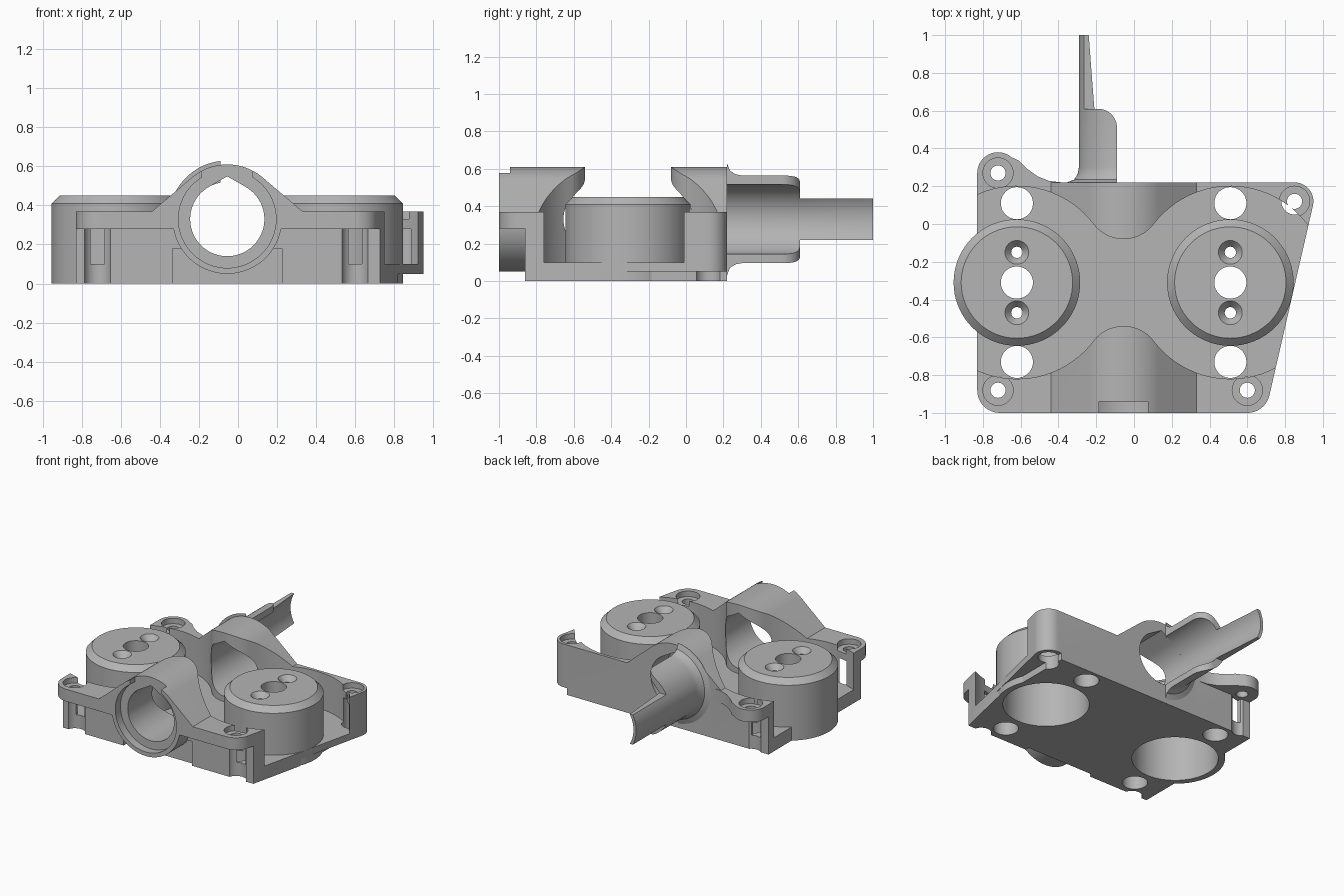
import bpy, bmesh, math

cube = bpy.data.objects.get("Cube")
if cube:
    bpy.data.objects.remove(cube, do_unlink=True)

GREY = (0.46, 0.46, 0.46, 1)
mat = bpy.data.materials.new("plain grey")
mat.use_nodes = True
mat.diffuse_color = GREY
mat.node_tree.nodes["Principled BSDF"].inputs["Base Color"].default_value = GREY

CX, CZ = -0.055, 0.33            # axis of the main bore
DY, SPREAD = -0.31, 0.565        # drum row and half spacing
DRUMS = [CX - SPREAD, CX + SPREAD]


def arc(cx, cy, r, a0, a1, n=24):
    angles = [math.radians(a0 + (a1 - a0) * i / n) for i in range(n + 1)]
    return [(cx + r * math.cos(a), cy + r * math.sin(a)) for a in angles]


def finish(name, bm):
    bmesh.ops.remove_doubles(bm, verts=bm.verts, dist=0.0005)
    bmesh.ops.recalc_face_normals(bm, faces=bm.faces)
    mesh = bpy.data.meshes.new(name)
    bm.to_mesh(mesh)
    bm.free()
    mesh.materials.append(mat)
    ob = bpy.data.objects.new(name, mesh)
    bpy.context.collection.objects.link(ob)
    return ob


def prism(name, pts, lo, hi, axis="z"):
    """Extrude an outline: (x, y) along z, or (x, z) along y."""
    place = (lambda p, h: (p[0], p[1], h)) if axis == "z" else (lambda p, h: (p[0], h, p[1]))
    bm = bmesh.new()
    clean = [p for i, p in enumerate(pts) if math.dist(p, pts[i - 1]) > 0.001]
    low = [bm.verts.new(place(p, lo)) for p in clean]
    high = [bm.verts.new(place(p, hi)) for p in clean]
    bm.faces.new(low)
    bm.faces.new(high)
    for i in range(len(clean)):
        bm.faces.new((low[i - 1], low[i], high[i], high[i - 1]))
    return finish(name, bm)


def box(x0, x1, y0, y1, z0, z1):
    return prism("box", [(x0, y0), (x1, y0), (x1, y1), (x0, y1)], z0, z1)


def disc(cx, cy, r, lo, hi, axis="z", n=48):
    return prism("disc", arc(cx, cy, r, 0, 360, n)[:-1], lo, hi, axis)


def lathe(name, profile, centre, axis="z", n=72):
    """Turn a closed (radius, height) profile into a ring."""
    bm = bmesh.new()
    rings = []
    for i in range(n):
        a = 2 * math.pi * i / n
        ring = []
        for r, h in profile:
            u, v = centre[0] + r * math.cos(a), centre[1] + r * math.sin(a)
            ring.append(bm.verts.new((u, v, h) if axis == "z" else (u, h, v)))
        rings.append(ring)
    for i in range(n):
        a, b = rings[i - 1], rings[i]
        for j in range(len(profile)):
            bm.faces.new((a[j - 1], a[j], b[j], b[j - 1]))
    return finish(name, bm)


def combine(target, other, op="DIFFERENCE"):
    mod = target.modifiers.new("combine", "BOOLEAN")
    mod.operation, mod.solver, mod.object = op, "EXACT", other
    bpy.ops.object.select_all(action="DESELECT")
    bpy.context.view_layer.objects.active = target
    target.select_set(True)
    bpy.ops.object.modifier_apply(modifier=mod.name)
    bpy.data.objects.remove(other, do_unlink=True)


# Housing block with rounded corner ears
outline = (arc(-0.71, -0.88, 0.12, 180, 270, 12) + arc(0.6, -0.88, 0.12, -90, -13.5, 12)
           + arc(0.85, 0.12, 0.1, -13.5, 90, 12)
           + [(-0.38, 0.22), (-0.45, 0.228), (-0.51, 0.252), (-0.57, 0.295), (-0.61, 0.335)]
           + arc(-0.72, 0.27, 0.11, 50, 180, 16))
housing = prism("housing", outline, 0, 0.37)

# Undercut below the flange at the front and behind the rear ear
combine(housing, box(-1, 1, -1.1, -0.86, -0.1, 0.28))
combine(housing, box(-0.9, -0.38, 0.22, 0.5, -0.1, 0.28))
# Step under the right edge
combine(housing, box(0.82, 1.1, -0.6, 0.4, -0.1, 0.05))
# Recess below the front collar
combine(housing, box(CX - 0.28, CX + 0.28, -0.9, -0.83, -0.1, 0.18))

# Arched hump and round collar along the bore
hump = [(CX - 0.385, 0.3), (CX + 0.385, 0.3), (CX + 0.385, 0.37)] \
    + arc(CX, CZ, 0.28, 49.6, 130.4, 32) + [(CX - 0.385, 0.37)]
combine(housing, prism("hump", hump, -1, 0.22, "y"), "UNION")
combine(housing, disc(CX, CZ, 0.28, -1, 0.22, "y", 96), "UNION")

# Clearance around both drums, joined by a filleted neck
t = math.degrees(math.atan2(0.43, SPREAD))
clear = (arc(DRUMS[1], DY, 0.51, t - 180, 180 - t, 64)
         + arc(CX, DY + 0.43, 0.2, -t, t - 180)
         + arc(DRUMS[0], DY, 0.51, t, 360 - t, 64)
         + arc(CX, DY - 0.43, 0.2, 180 - t, t))
combine(housing, prism("clearance", clear, 0.1, 0.8))

# Bore with a peaked roof, front seat and key notch
bore = arc(CX, CZ, 0.19, 120, 420, 60) + [(CX, CZ + 0.219)]
combine(housing, prism("bore", bore, -1.1, 0.3, "y"))
combine(housing, disc(CX, CZ, 0.25, -1.1, -0.94, "y", 72))
combine(housing, box(CX - 0.13, CX + 0.13, -1.1, -0.94, 0.5, 0.8))

# Screw ears: through hole, counterbore, lower groove and side slot
for x, y, inward in [(-0.72, -0.88, 0.2), (0.6, -0.88, 0.2), (-0.72, 0.27, -0.2), (0.85, 0.12, -0.2)]:
    combine(housing, disc(x, y, 0.04, 0.2, 0.5))
    combine(housing, disc(x, y, 0.08, 0.33, 0.5))
    combine(housing, disc(x, y, 0.07, -0.1, 0.28))
    combine(housing, box(x - 0.035, x + 0.035, min(y, y + inward), max(y, y + inward), 0.1, 0.28))

# Floor openings and the drum cups that sit in them
parts = [housing]
for side, x in zip(("right", "left"), DRUMS):
    for y in (DY + 0.42, DY - 0.42):
        combine(housing, disc(x, y, 0.085, -0.1, 0.2))
    combine(housing, disc(x, DY, 0.334, -0.1, 0.3, n=72))
    drum = lathe(side + "_drum", [(0.335, 0), (0.335, 0.41), (0.295, 0.45), (0.085, 0.45),
                                  (0.085, 0.37), (0.29, 0.37), (0.29, 0)], (x, DY))
    for y in (DY + 0.16, DY - 0.16):
        combine(drum, disc(x, y, 0.03, 0.3, 0.5, n=32))
        sink = lathe("countersink", [(0.0, 0.41), (0.03, 0.41), (0.063, 0.45), (0.063, 0.5), (0.0, 0.5)],
                     (x, y), n=32)
        combine(drum, sink)
    parts.append(drum)

# Rear half-pipe spout with flared root and narrow tongue
spout = lathe("rear_spout", [(0.3, 0.22), (0.262, 0.235), (0.243, 0.265), (0.237, 0.3), (0.237, 1.0),
                             (0.215, 1.0), (0.19, 0.61), (0.19, 0.22)], (CX, CZ), "y", 96)
trim = arc(-0.19, 0.51, 0.1, 0, 90, 12) + [(-0.19, 1.2), (0.5, 1.2), (0.5, 0.1), (-0.09, 0.1)]
combine(spout, prism("trim", trim, -0.2, 1))
combine(spout, box(-0.5, 0.5, 0.61, 1.2, 0.44, 1))
combine(spout, box(-0.5, 0.5, 0.61, 1.2, -0.2, 0.22))
parts.append(spout)

# Smooth round walls, keep edges crisp
bpy.ops.object.select_all(action="DESELECT")
for ob in parts:
    ob.select_set(True)
bpy.context.view_layer.objects.active = housing
bpy.ops.object.shade_smooth_by_angle(angle=math.radians(25))
